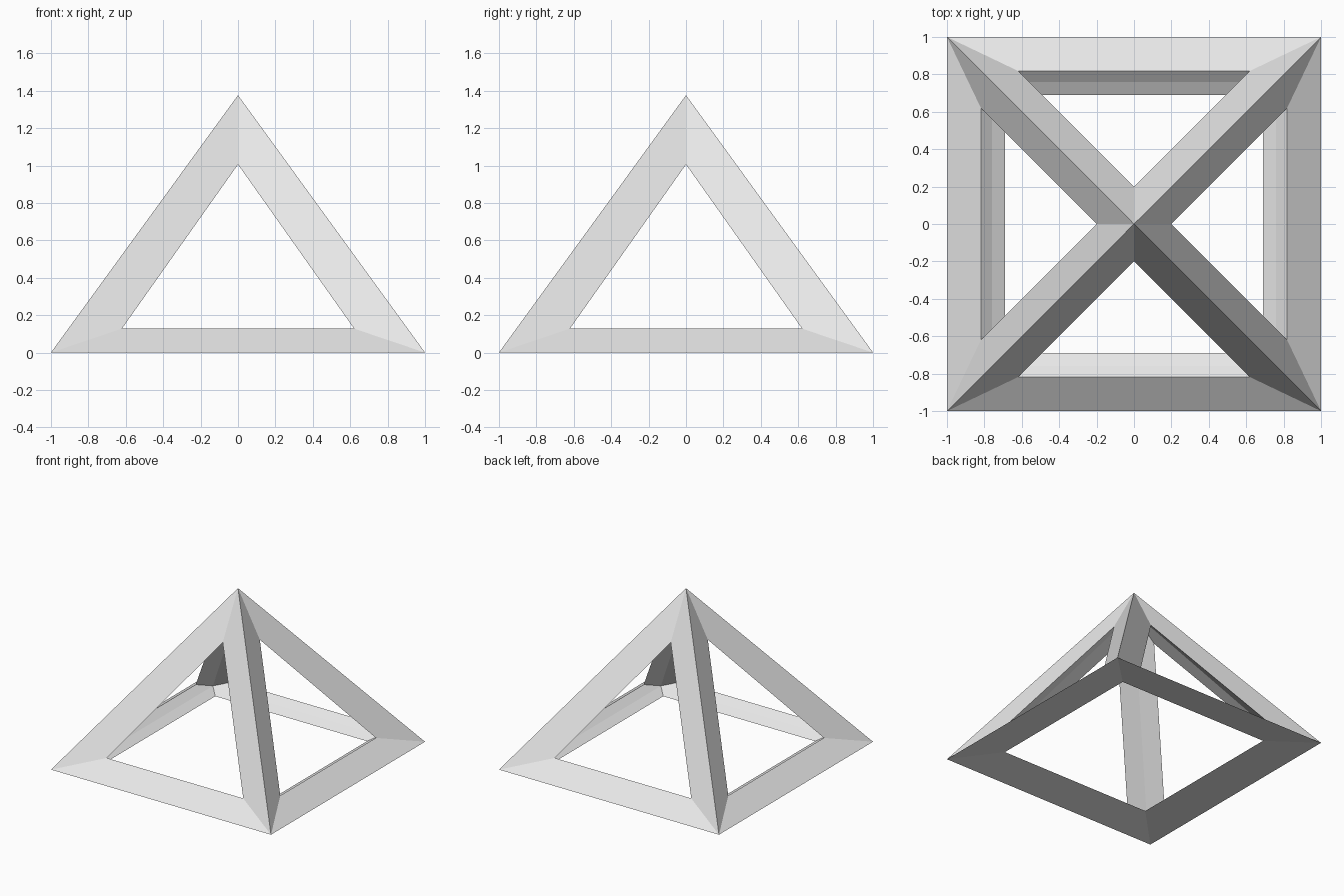
import bpy
import bmesh
from math import pi
from mathutils import Matrix, Vector

default_cube = bpy.data.objects.get("Cube")
if default_cube:
    bpy.data.objects.remove(default_cube, do_unlink=True)

# One light grey material
grey = bpy.data.materials.new("light grey")
grey.use_nodes = True
colour = (0.8, 0.8, 0.8, 1)
grey.diffuse_color = colour
grey.node_tree.nodes["Principled BSDF"].inputs["Base Color"].default_value = colour


def triangle(half, y, z, top_y, top_z):
    """Corners of one side: left, right, top."""
    return [Vector((-half, y, z)), Vector((half, y, z)), Vector((0, top_y, top_z))]


# Outer edges, rim of the side opening, and inner edges of the bars
outer = triangle(1, -1, 0, 0, 1.376)
rim = triangle(0.621, -0.819, 0.128, -0.198, 1.006)
inner = triangle(0.76, -0.76, 0.08, 0, 1.204)
# Rim of the square opening in the base
base_rim = [Vector((-0.69, -0.69, 0.04)), Vector((0.69, -0.69, 0.04))]

bm = bmesh.new()


def strip(start, end, turn):
    """Flat strip between two edges, turned about the z axis."""
    corners = [start[0], start[1], end[1], end[0]]
    bm.faces.new([bm.verts.new(turn @ p) for p in corners])


# Four equal sides, each with its three bars and its quarter of the base
for quarter in range(4):
    turn = Matrix.Rotation(quarter * pi / 2, 3, "Z")
    for i in range(3):
        j = (i + 1) % 3
        strip((outer[i], outer[j]), (rim[i], rim[j]), turn)
        strip((rim[i], rim[j]), (inner[i], inner[j]), turn)
    strip(outer[1::-1], base_rim[::-1], turn)
    strip(base_rim[::-1], inner[1::-1], turn)

# Weld the strips into one closed frame
bmesh.ops.remove_doubles(bm, verts=bm.verts[:], dist=0.001)
bmesh.ops.recalc_face_normals(bm, faces=bm.faces[:])

mesh = bpy.data.meshes.new("pyramid_frame")
bm.to_mesh(mesh)
bm.free()
mesh.materials.append(grey)
frame = bpy.data.objects.new("pyramid_frame", mesh)
bpy.context.collection.objects.link(frame)
